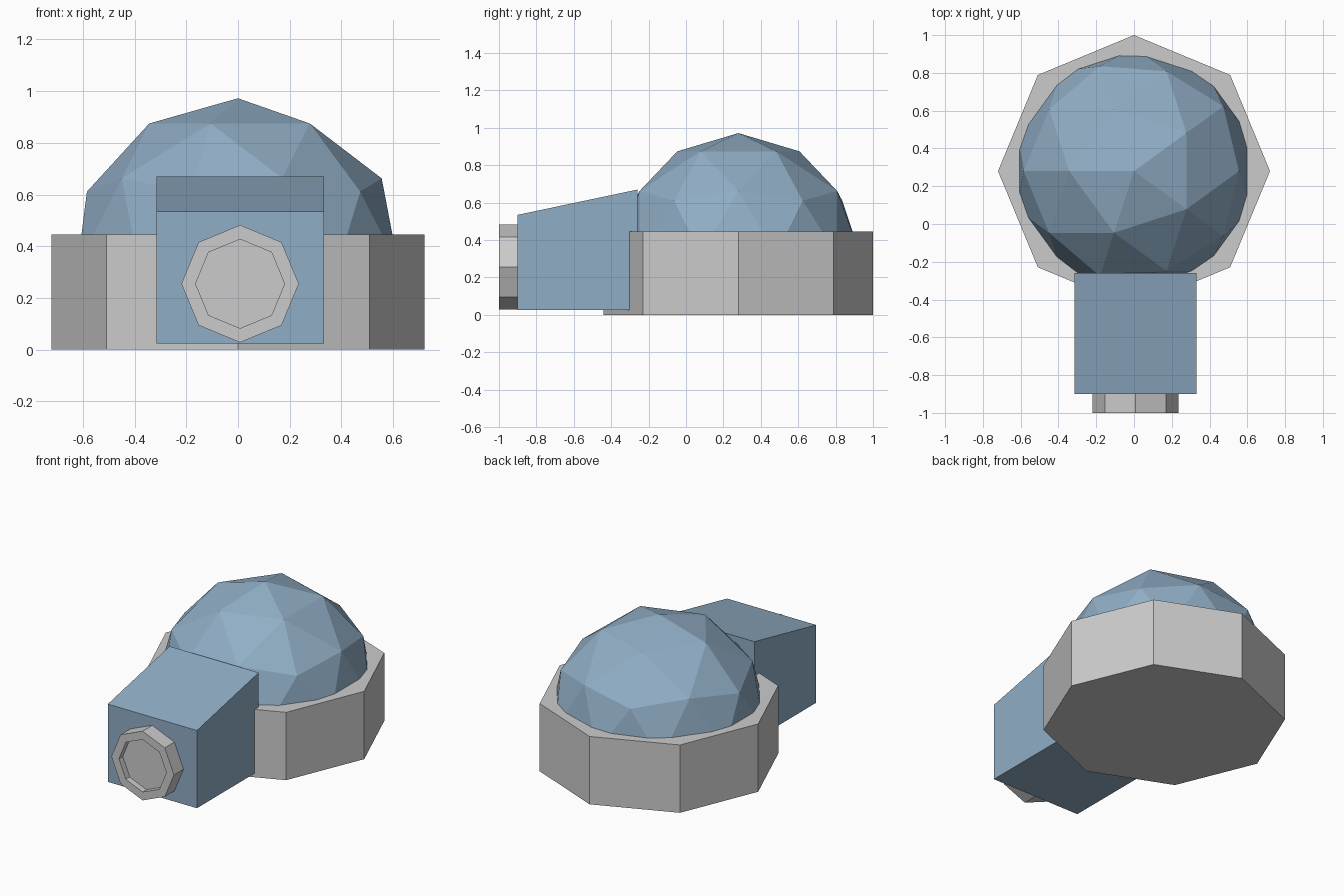
import bpy, bmesh, math
from mathutils import Matrix, Vector

if "Cube" in bpy.data.objects:
    bpy.data.objects.remove(bpy.data.objects["Cube"])

blue = bpy.data.materials.new("blue_paint")
blue.diffuse_color = (0.28, 0.42, 0.56, 1)
blue.use_nodes = True
blue.node_tree.nodes["Principled BSDF"].inputs["Base Color"].default_value = blue.diffuse_color


def finish(name, bm, mat=None):
    bmesh.ops.recalc_face_normals(bm, faces=bm.faces[:])
    mesh = bpy.data.meshes.new(name)
    bm.to_mesh(mesh)
    bm.free()
    obj = bpy.data.objects.new(name, mesh)
    bpy.context.collection.objects.link(obj)
    if mat:
        mesh.materials.append(mat)
    return obj


def octagon_prism(bm, radius, depth, matrix):
    bmesh.ops.create_cone(bm, cap_ends=True, segments=8, radius1=radius,
                          radius2=radius, depth=depth, matrix=matrix)


# Eight-sided base
bm = bmesh.new()
octagon_prism(bm, 0.72, 0.445, Matrix.Translation((0, 0.28, 0.2225)))
finish("base", bm)

# Faceted dome, its lower half cut off inside the base
bm = bmesh.new()
bmesh.ops.create_icosphere(
    bm, subdivisions=2, radius=0.653,
    matrix=Matrix.Translation((0, 0.28, 0.319)) @ Matrix.Rotation(math.pi, 4, 'Z'))
cut = bmesh.ops.bisect_plane(bm, geom=bm.verts[:] + bm.edges[:] + bm.faces[:],
                             plane_co=(0, 0, 0.32), plane_no=(0, 0, 1), clear_inner=True)
rim = [e for e in cut["geom_cut"] if isinstance(e, bmesh.types.BMEdge)]
bmesh.ops.contextual_create(bm, geom=rim)
finish("dome", bm, blue)

# Front housing with a sloping roof, extruded from its side profile
bm = bmesh.new()
profile = [(-0.9, 0.025), (-0.26, 0.025), (-0.26, 0.67), (-0.9, 0.535)]
face = bm.faces.new([bm.verts.new((-0.315, y, z)) for y, z in profile])
side = bmesh.ops.extrude_face_region(bm, geom=[face])["geom"]
bmesh.ops.translate(bm, vec=(0.647, 0, 0),
                    verts=[v for v in side if isinstance(v, bmesh.types.BMVert)])
# the source face stays as the opposite cap
if len(bm.faces) < 6:
    bm.faces.new([v for v in bm.verts if v.co.x < 0])
finish("front_housing", bm, blue)

# Eight-sided nozzle with a shallow recess
bm = bmesh.new()
octagon_prism(bm, 0.227, 0.14,
              Matrix.Translation((0.008, -0.93, 0.255)) @ Matrix.Rotation(math.pi / 2, 4, 'X'))
front = min(bm.faces, key=lambda f: f.calc_center_median().y)
bmesh.ops.inset_region(bm, faces=[front], thickness=0.055)
hole = bmesh.ops.extrude_face_region(bm, geom=[front])["geom"]
if front.is_valid:
    bmesh.ops.delete(bm, geom=[front], context='FACES_ONLY')
bmesh.ops.translate(bm, vec=Vector((0, 0.04, 0)),
                    verts=[v for v in hole if isinstance(v, bmesh.types.BMVert)])
finish("nozzle", bm)
